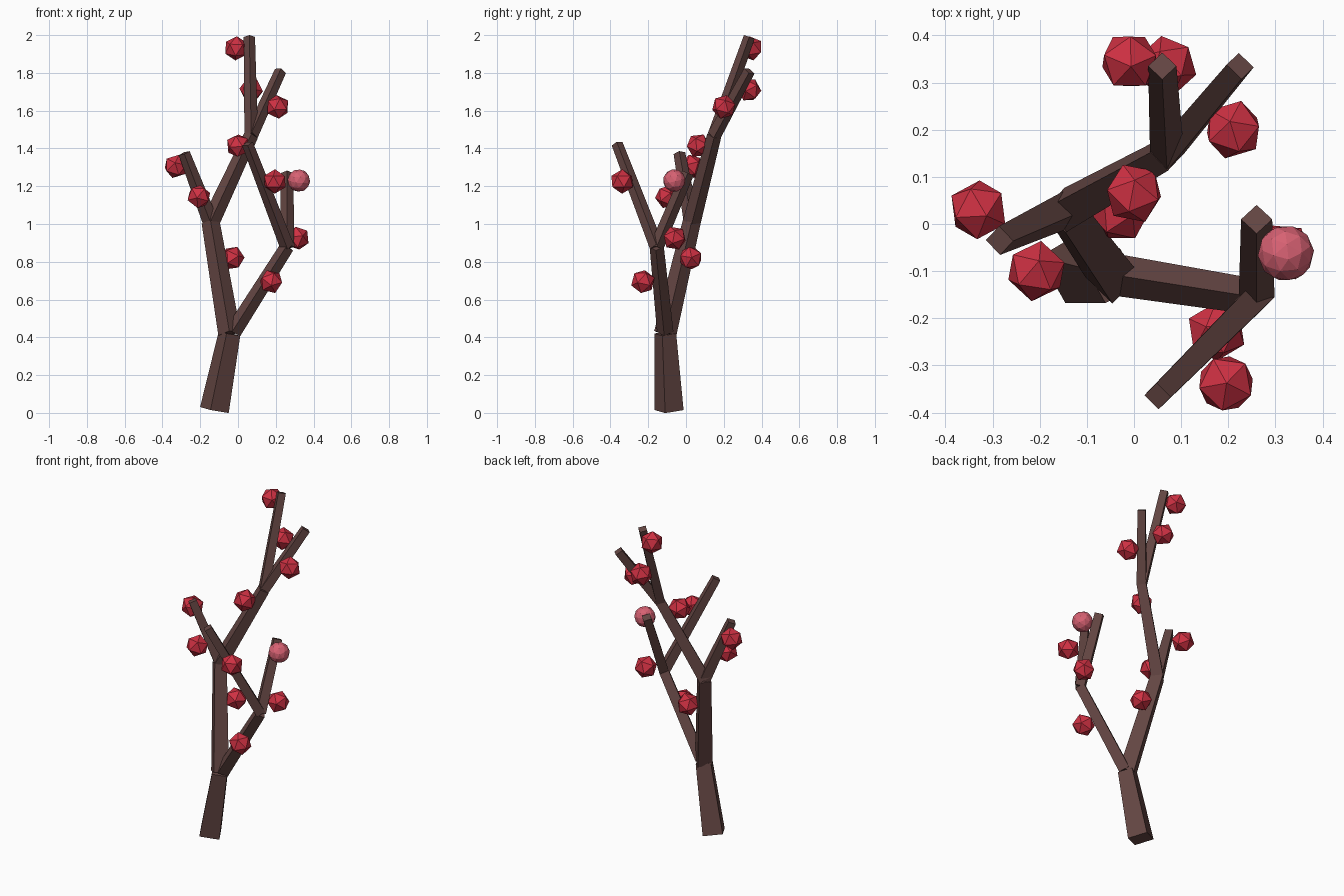
import bpy, bmesh, math
from mathutils import Vector, Matrix

if "Cube" in bpy.data.objects:
    bpy.data.objects.remove(bpy.data.objects["Cube"])

def material(name, color):
    m = bpy.data.materials.new(name)
    m.diffuse_color = color
    m.use_nodes = True
    m.node_tree.nodes["Principled BSDF"].inputs["Base Color"].default_value = m.diffuse_color
    return m

bark = material("bark", (0.125, 0.06, 0.055, 1))
red = material("berry_red", (0.62, 0.03, 0.055, 1))
pink = material("berry_pink", (0.68, 0.12, 0.17, 1))

def finish(bm, name, mat):
    me = bpy.data.meshes.new(name)
    bm.to_mesh(me)
    bm.free()
    me.materials.append(mat)
    ob = bpy.data.objects.new(name, me)
    bpy.context.collection.objects.link(ob)
    return ob

def limb(name, a, b, r1, r2, roll=0):
    """Four-sided tapered beam from a to b."""
    a, b = Vector(a), Vector(b)
    d = b - a
    q = Vector((0, 0, 1)).rotation_difference(d)
    bm = bmesh.new()
    rings = []
    for c, r in ((a, r1), (b, r2)):
        ring = []
        for i in range(4):
            t = math.radians(roll + 90 * i)
            ring.append(bm.verts.new(c + q @ Vector((r * math.cos(t), r * math.sin(t), 0))))
        rings.append(ring)
    for i in range(4):
        j = (i + 1) % 4
        bm.faces.new((rings[0][i], rings[0][j], rings[1][j], rings[1][i]))
    bm.faces.new(rings[0][::-1])
    bm.faces.new(rings[1])
    return finish(bm, name, bark)

def berry(name, pos, r, mat, turn, sub=1):
    bm = bmesh.new()
    rot = Matrix.Rotation(turn, 4, 'Z') @ Matrix.Rotation(turn * 0.6, 4, 'X')
    bmesh.ops.create_icosphere(bm, subdivisions=sub, radius=r, matrix=rot)
    ob = finish(bm, name, mat)
    ob.location = pos

# joints of the branching skeleton
fork = (-0.045, -0.11, 0.42)
left = (-0.145, 0.03, 1.01)
upper = (0.07, 0.15, 1.47)
right = (0.26, -0.155, 0.88)

# trunk and branches
limb("trunk", (-0.125, -0.09, 0.015), fork, 0.08, 0.06, -15)
limb("main_branch", fork, left, 0.06, 0.048)
limb("upper_branch", left, upper, 0.048, 0.038)
limb("left_twig", left, (-0.285, -0.035, 1.375), 0.042, 0.031)
limb("top_twig", upper, (0.06, 0.335, 1.99), 0.036, 0.03)
limb("top_right_twig", upper, (0.225, 0.335, 1.81), 0.037, 0.031)
limb("right_branch", (-0.025, -0.11, 0.43), right, 0.044, 0.038, -8)
limb("right_twig", right, (0.26, 0.01, 1.27), 0.038, 0.033)
limb("front_twig", right, (0.05, -0.365, 1.425), 0.038, 0.03)

# berries
spots = [(-0.01, 0.345, 1.93), (0.07, 0.335, 1.71), (0.21, 0.2, 1.62),
         (0.0, 0.065, 1.415), (-0.33, 0.03, 1.305), (-0.207, -0.1, 1.145),
         (-0.03, 0.025, 0.82), (0.195, -0.338, 1.225), (0.315, -0.06, 0.925),
         (0.175, -0.228, 0.695)]
for i, p in enumerate(spots):
    berry(f"berry_{i + 1}", p, 0.065, red, 0.7 * i + 0.3)
berry("pale_berry", (0.322, -0.062, 1.23), 0.06, pink, 0.4, 2)
